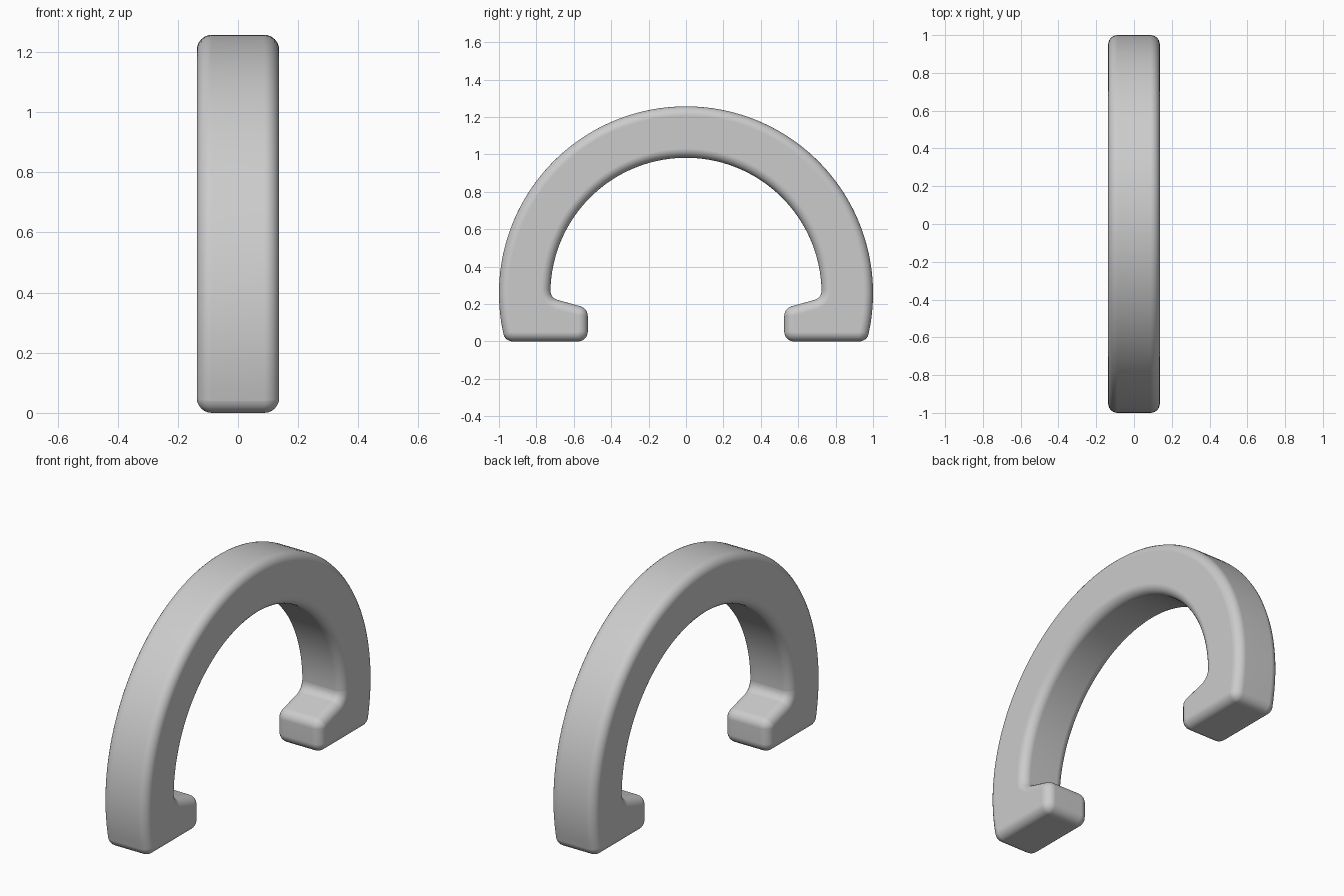
import bpy, bmesh
from math import sin, cos, pi, radians, tan
from mathutils import Vector, Matrix

if "Cube" in bpy.data.objects:
    bpy.data.objects.remove(bpy.data.objects["Cube"])

HALF_WIDTH = 0.137
ROUND = 0.05            # edge rounding radius
ARC_Z = 0.257           # height of the arch centre
OUTER, INNER = 1.0, 0.725
STEPS = 6


def arc(radius, start, end, facing, count=48):
    """Profile points with outward normals along an arch circle."""
    out = []
    for i in range(count + 1):
        a = radians(start + (end - start) * i / count)
        d = Vector((cos(a), sin(a)))
        out.append((Vector((0, ARC_Z)) + d * radius, d * facing))
    return out


def fillet(corner, before, after, radius):
    """Round a profile corner between two travel directions."""
    u, v = Vector(before).normalized(), Vector(after).normalized()
    turn = -u.angle_signed(v)
    side = 1 if turn > 0 else -1
    normal = Vector((u.y, -u.x))
    centre = Vector(corner) - u * radius * tan(abs(turn) / 2) - normal * side * radius
    out = []
    for i in range(STEPS + 1):
        n = Matrix.Rotation(turn * i / STEPS, 2) @ normal
        out.append((centre + n * side * radius, n))
    return out


# Half profile in the y-z plane: inner arch, foot, outer arch
slope = (-1, -0.28)
corner_radius = ROUND + 0.003
half = arc(INNER, 90, 1.2, -1)
half += fillet((0.725, 0.233), (0, -1), slope, ROUND)
half += fillet((0.525, 0.177), slope, (0, -1), corner_radius)
half += fillet((0.525, 0), (0, -1), (1, 0), corner_radius)
half += fillet((0.966, 0), (1, 0), (0.257, 0.966), corner_radius)
half += arc(OUTER, -12.5, 90, 1)

# Mirror to the full closed profile
mirrored = [(Vector((-p.x, p.y)), Vector((-n.x, n.y))) for p, n in reversed(half[1:-1])]
profile = half + mirrored

# Sections across the width: (x, inset) with quarter-round edges
quarter = [i / STEPS * pi / 2 for i in range(STEPS + 1)]
sections = [(HALF_WIDTH - ROUND * (1 - sin(a)), ROUND * (1 - cos(a))) for a in quarter]
sections = [(-x, d) for x, d in reversed(sections)] + sections

bm = bmesh.new()
rings = [[bm.verts.new((x, *(p - n * inset))) for p, n in profile] for x, inset in sections]
for a, b in zip(rings, rings[1:]):
    for i in range(len(a)):
        j = (i + 1) % len(a)
        bm.faces.new((a[i], a[j], b[j], b[i]))
bm.faces.new(rings[0])
bm.faces.new(rings[-1])
bmesh.ops.recalc_face_normals(bm, faces=bm.faces)
for f in bm.faces:
    f.smooth = True

mesh = bpy.data.meshes.new("arch_handle")
bm.to_mesh(mesh)
bm.free()
handle = bpy.data.objects.new("arch_handle", mesh)
bpy.context.collection.objects.link(handle)

# Keeps the large flat sides evenly shaded
handle.modifiers.new("flat_sides", 'WEIGHTED_NORMAL')

# Plain grey finish
grey = bpy.data.materials.new("light_grey")
grey.use_nodes = True
colour = (0.6, 0.6, 0.6, 1)
grey.diffuse_color = colour
grey.node_tree.nodes["Principled BSDF"].inputs["Base Color"].default_value = colour
mesh.materials.append(grey)
